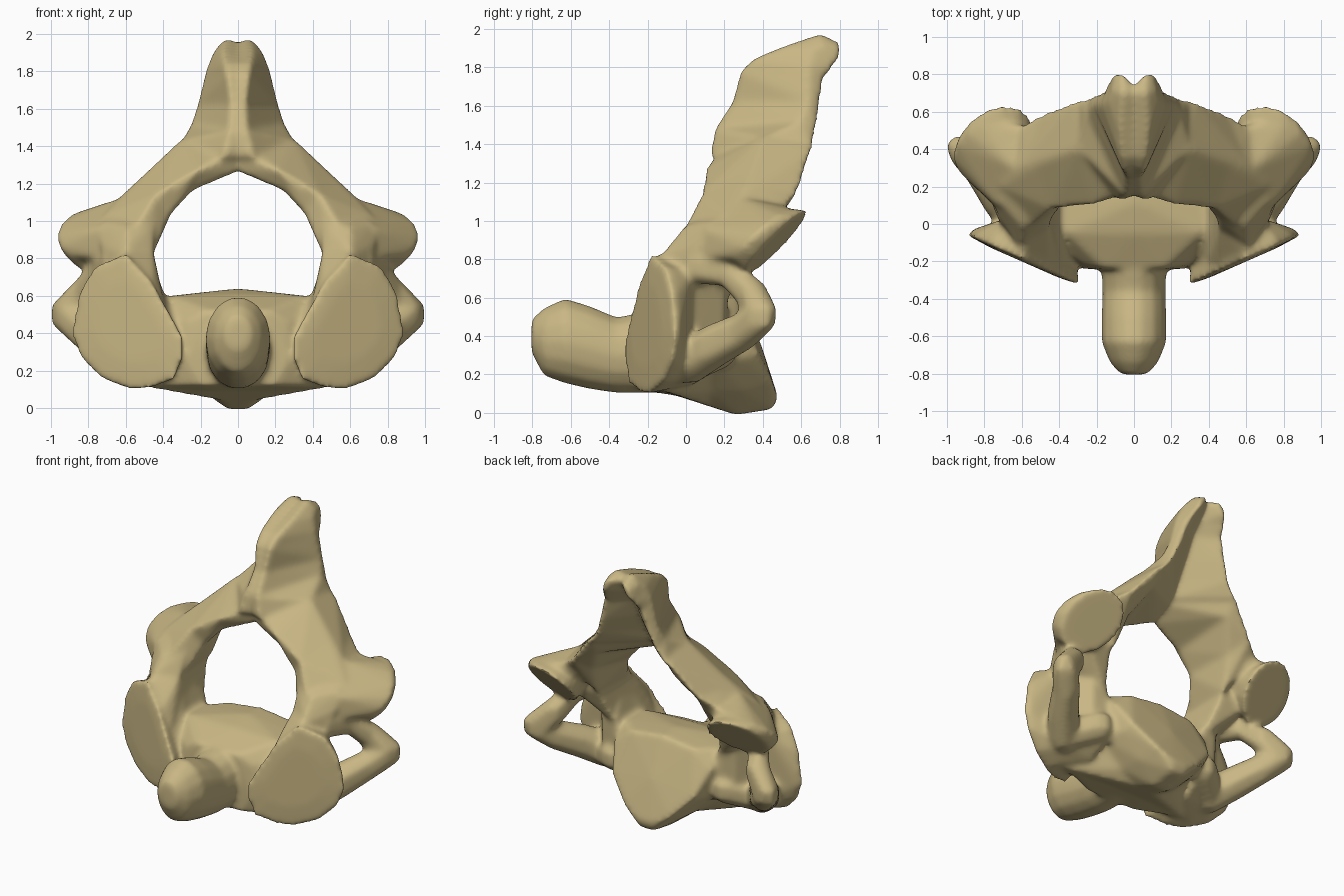
import bpy, bmesh, math

bm = bmesh.new()


def hull(*groups):
    """Convex solid around the given points."""
    part = bmesh.new()
    for p in {p for g in groups for p in g}:
        part.verts.new(p)
    res = bmesh.ops.convex_hull(part, input=part.verts)
    loose = [e for e in set(res["geom_interior"] + res["geom_unused"])
             if isinstance(e, bmesh.types.BMVert)]
    bmesh.ops.delete(part, geom=loose, context='VERTS')
    bmesh.ops.recalc_face_normals(part, faces=part.faces)
    me = bpy.data.meshes.new("tmp")
    part.to_mesh(me)
    part.free()
    bm.from_mesh(me)
    bpy.data.meshes.remove(me)


def flip(pts):
    return [(-x, y, z) for x, y, z in pts]


def pair(stations):
    """Chain of hulls through the stations, on both sides."""
    for a, b in zip(stations, stations[1:]):
        hull(a, b)
        hull(flip(a), flip(b))


def middle(stations):
    """Chain of hulls across the middle plane."""
    for a, b in zip(stations, stations[1:]):
        hull(a, flip(a), b, flip(b))


def ring(y, w, z0, z1, n=14):
    c, h = (z0 + z1) / 2, (z1 - z0) / 2
    return [(w * math.cos(i * math.tau / n), y, c + h * math.sin(i * math.tau / n))
            for i in range(n)]


def ball(x, y, z, r):
    return [(x + r * math.cos(a) * math.cos(b), y + r * math.sin(a) * math.cos(b), z + r * math.sin(b))
            for a in [i * math.tau / 8 for i in range(8)] for b in (-1.2, -0.5, 0.5, 1.2)]


# front peg
middle([ring(-0.805, 0.07, 0.31, 0.49), ring(-0.74, 0.13, 0.19, 0.55), ring(-0.63, 0.175, 0.15, 0.6),
        ring(-0.5, 0.175, 0.12, 0.56), ring(-0.36, 0.17, 0.1, 0.5), ring(-0.1, 0.18, 0.1, 0.56)])

# central body with its rear plate
middle([[(0.2, -0.24, 0.12), (0.27, -0.24, 0.25), (0.27, -0.22, 0.46), (0.16, -0.24, 0.52)],
        [(0.14, -0.05, 0.09), (0.5, -0.1, 0.11), (0.45, -0.08, 0.5), (0.36, -0.05, 0.6), (0.0, -0.05, 0.61)],
        [(0.08, 0.12, 0.035), (0.22, 0.13, 0.11), (0.42, 0.12, 0.3), (0.42, 0.12, 0.59), (0.0, 0.12, 0.64)],
        [(0.05, 0.26, -0.01), (0.2, 0.3, 0.11), (0.35, 0.29, 0.28), (0.39, 0.27, 0.48), (0.25, 0.27, 0.6),
         (0.0, 0.27, 0.63)],
        [(0.05, 0.45, 0.02), (0.06, 0.48, 0.08), (0.19, 0.45, 0.16), (0.33, 0.38, 0.31), (0.0, 0.39, 0.36)]])

# large sloping front joint faces and the mass behind them
outline = [(0.29, 0.26), (0.34, 0.15), (0.46, 0.105), (0.59, 0.1), (0.73, 0.155), (0.84, 0.26), (0.89, 0.38),
           (0.885, 0.48), (0.85, 0.63), (0.77, 0.76), (0.6, 0.83), (0.46, 0.68), (0.38, 0.52), (0.29, 0.38)]
face = [(x, -0.32 + 0.44 * (x - 0.3), z) for x, z in outline]
dome = [(0.58 + (x - 0.58) * 0.6, y - 0.012 - (x - 0.58) * 0.176, 0.46 + (z - 0.46) * 0.6)
        for x, y, z in face]
back = [(0.56 + (x - 0.56) * 0.92, y + 0.13 - 0.11 * x, 0.46 + (z - 0.46) * 0.96) for x, y, z in face]
mass = [(0.4, 0.05, 0.15), (0.58, 0.04, 0.18), (0.66, 0.02, 0.4), (0.66, 0.04, 0.74),
        (0.46, 0.05, 0.8), (0.38, 0.0, 0.55)]
pair([dome, face, back, mass])
pair([mass, [(0.36, 0.22, 0.25), (0.52, 0.2, 0.34), (0.53, 0.21, 0.7), (0.4, 0.22, 0.62)]])

# pillars rising from the body to the arch
pair([[(0.39, -0.2, 0.55), (0.45, -0.2, 0.68), (0.59, -0.16, 0.81), (0.72, 0.02, 0.74), (0.41, 0.2, 0.56),
       (0.61, 0.2, 0.7)],
      [(0.45, -0.03, 0.83), (0.6, -0.11, 0.85), (0.74, 0.07, 0.88), (0.47, 0.34, 0.85), (0.66, 0.34, 0.8)],
      [(0.45, 0.05, 1.0), (0.6, -0.01, 0.97), (0.72, 0.12, 0.99), (0.62, 0.3, 1.1), (0.45, 0.3, 0.95)]])

# side processes: two limbs around an opening, meeting at the tip
tip = ball(0.91, 0.385, 0.5, 0.095) + [(1.0, 0.43, 0.45), (1.0, 0.43, 0.55), (0.96, 0.47, 0.55)]
pair([ball(0.62, 0.02, 0.27, 0.12), ball(0.72, 0.14, 0.345, 0.115), ball(0.83, 0.3, 0.425, 0.1), tip])
pair([ball(0.66, 0.06, 0.76, 0.09), ball(0.74, 0.22, 0.725, 0.07), ball(0.81, 0.34, 0.62, 0.09), tip])
pair([ball(0.6, 0.05, 0.27, 0.1), ball(0.44, 0.18, 0.33, 0.1)])

# rear joint knobs with flat tilted discs
ring_angles = [i * math.tau / 14 for i in range(14)]
disc = [(0.74 + 0.2 * math.cos(a), 0.475 + 0.16 * math.sin(a) - 0.05 * math.cos(a),
         0.885 + 0.175 * math.sin(a)) for a in ring_angles]
knob = [(0.76 + 0.215 * math.cos(a), 0.395 + 0.15 * math.sin(a) - 0.04 * math.cos(a),
         0.92 + 0.145 * math.sin(a)) for a in ring_angles]
pair([disc, knob, [(0.5, 0.1, 0.85), (0.68, 0.03, 0.8), (0.74, 0.1, 0.96), (0.64, 0.3, 1.12),
                   (0.5, 0.5, 1.1)]])

# arch plates over the opening
low = [(0.6, -0.06, 0.87), (0.72, 0.2, 1.03), (0.62, 0.52, 1.08), (0.45, 0.02, 0.83), (0.46, 0.36, 0.85)]
side = [(0.44, 0.08, 1.14), (0.63, 0.3, 1.13), (0.52, 0.32, 1.23), (0.5, 0.59, 1.16),
        (0.36, 0.13, 1.03), (0.42, 0.46, 1.07)]
upper = [(0.22, 0.1, 1.27), (0.3, 0.4, 1.44), (0.32, 0.66, 1.38), (0.24, 0.16, 1.16), (0.31, 0.58, 1.26)]
crown = [(0.0, 0.17, 1.37), (0.0, 0.3, 1.48), (0.0, 0.2, 1.26), (0.0, 0.36, 1.33)]
pair([low, side, upper, crown])

# tall crest with two flaring wings and a hollow rear
pair([[(0.0, 0.15, 1.34), (0.08, 0.12, 1.34), (0.3, 0.4, 1.43), (0.31, 0.66, 1.36), (0.0, 0.4, 1.36)],
      [(0.0, 0.16, 1.48), (0.05, 0.15, 1.48), (0.25, 0.6, 1.52), (0.24, 0.68, 1.46), (0.0, 0.46, 1.48)],
      [(0.0, 0.25, 1.62), (0.04, 0.24, 1.62), (0.22, 0.64, 1.62), (0.19, 0.7, 1.58), (0.0, 0.53, 1.6)],
      [(0.0, 0.3, 1.78), (0.06, 0.28, 1.78), (0.175, 0.64, 1.8), (0.15, 0.72, 1.73), (0.0, 0.6, 1.74)],
      [(0.0, 0.36, 1.84), (0.07, 0.34, 1.84), (0.14, 0.66, 1.89), (0.13, 0.78, 1.81), (0.0, 0.67, 1.82)],
      [(0.0, 0.52, 1.89), (0.08, 0.5, 1.91), (0.0, 0.7, 1.955), (0.04, 0.7, 1.975), (0.07, 0.7, 1.975),
       (0.12, 0.72, 1.92), (0.0, 0.75, 1.93), (0.06, 0.81, 1.93), (0.1, 0.81, 1.9), (0.09, 0.8, 1.85)]])

# fuse everything into one smooth bone
mesh = bpy.data.meshes.new("bone")
bm.to_mesh(mesh)
bm.free()
bone = bpy.data.objects.new("neck_bone", mesh)
bpy.context.collection.objects.link(bone)
bpy.context.view_layer.objects.active = bone
bone.select_set(True)
fuse = bone.modifiers.new("fuse", 'REMESH')
fuse.mode, fuse.voxel_size = 'VOXEL', 0.015
soften = bone.modifiers.new("soften", 'SMOOTH')
soften.factor, soften.iterations = 0.5, 18
for m in ("fuse", "soften"):
    bpy.ops.object.modifier_apply(modifier=m)

mat = bpy.data.materials.new("bone tan")
mat.diffuse_color = (0.58, 0.47, 0.23, 1)
bone.data.materials.clear()
bone.data.materials.append(mat)
bpy.ops.object.shade_smooth_by_angle(angle=math.radians(50))
